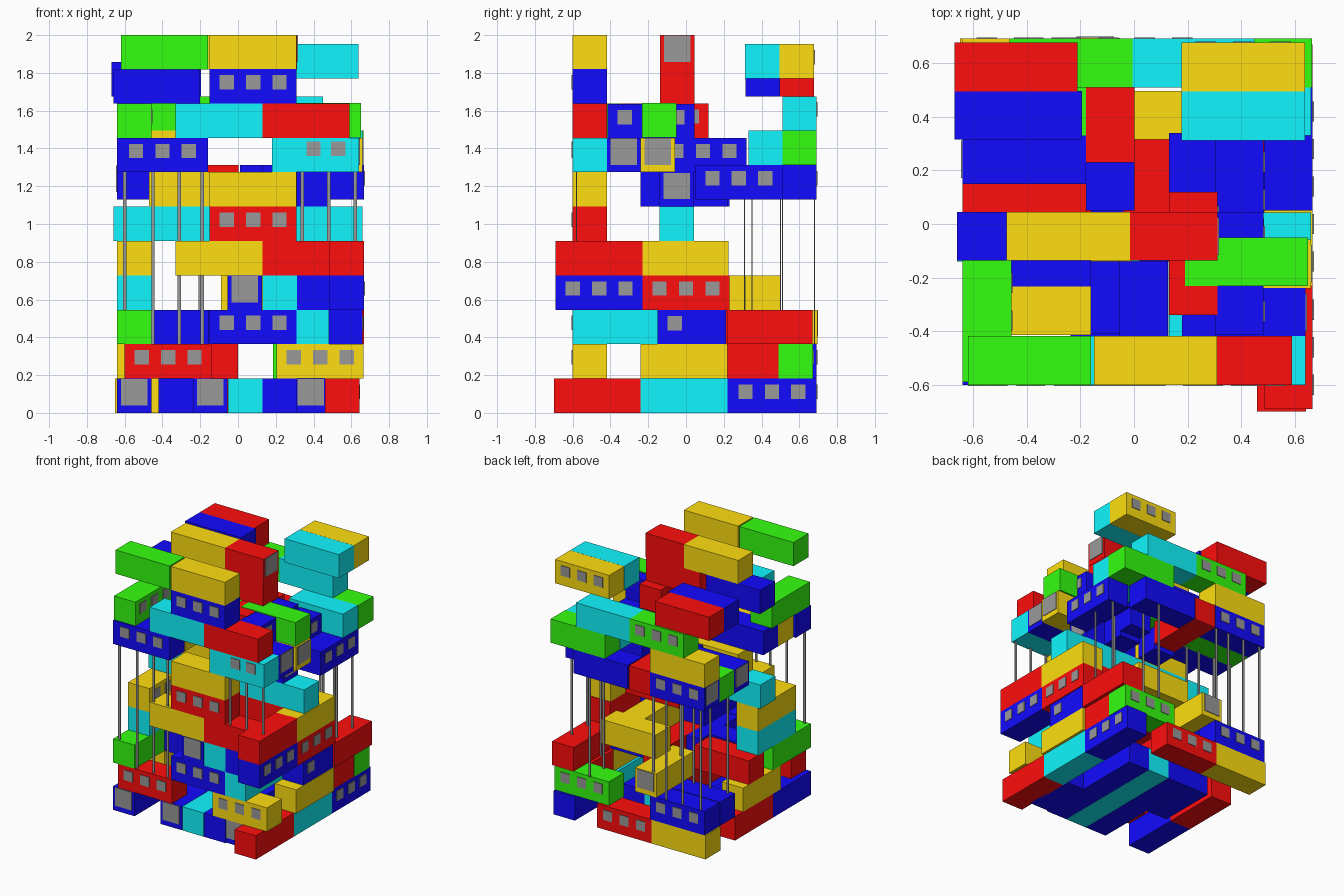
import bpy

if "Cube" in bpy.data.objects:
    bpy.data.objects.remove(bpy.data.objects["Cube"])

L, W, H = 0.46, 0.182, 0.182          # container length, width, height
COL = {"red": (1, 0.004, 0.004, 1), "blue": (0.006, 0.003, 1, 1), "green": (0.034, 1, 0.005, 1),
       "yellow": (1, 0.74, 0.005, 1), "cyan": (0.005, 0.93, 1, 1), "grey": (0.32, 0.32, 0.32, 1)}
MATS = {}
for name, rgba in COL.items():
    MATS[name] = bpy.data.materials.new(name + "_paint")
    MATS[name].diffuse_color = rgba


def box(name, lo, hi, colour="grey"):
    corners = [(x, y, z) for x in (lo[0], hi[0]) for y in (lo[1], hi[1]) for z in (lo[2], hi[2])]
    faces = [(0, 1, 3, 2), (4, 6, 7, 5), (0, 4, 5, 1), (2, 3, 7, 6), (0, 2, 6, 4), (1, 5, 7, 3)]
    me = bpy.data.meshes.new(name)
    me.from_pydata(corners, [], faces)
    ob = bpy.data.objects.new(name, me)
    bpy.context.collection.objects.link(ob)
    me.materials.append(MATS[colour])


def panel(axis, at, u, z, r):
    """Thin window plate facing along an axis."""
    t = 0.005
    if axis == 0:
        box("window", (at - t, u - r, z - r), (at + t, u + r, z + r))
    else:
        box("window", (u - r, at - t, z - r), (u + r, at + t, z + r))


def crate(c, x, y, z, dx, dy, win=""):
    """win: f/b/l/r = side with windows (row on long sides, one on ends)."""
    box(c + "_container", (x, y, z), (x + dx, y + dy, z + H), c)
    mz = z + H * 0.62
    for s in win:
        axis = 0 if s in "lr" else 1
        at = {"l": x, "r": x + dx, "f": y, "b": y + dy}[s]
        start, size = (y, dy) if axis == 0 else (x, dx)
        if size > 0.3:
            for k in (-1, 0, 1):
                panel(axis, at, start + size / 2 + k * 0.14, mz, 0.038)
        else:
            panel(axis, at, start + size / 2, z + H * 0.6, 0.07)


def X(z, c, x, y, win="", l=L):
    crate(c, x, y, z, l, W, win)


def Y(z, c, x, y, win="", l=L):
    crate(c, x, y, z, W, l, win)


F = -0.6                               # front row
B = 0.51                               # back row

# level 0: base
z = 0
Y(z, "blue", -0.64, F, "f"); Y(z, "red", -0.64, -0.14)
Y(z, "blue", -0.237, F, "f"); Y(z, "cyan", -0.053, F)
Y(z, "blue", 0.13, F); Y(z, "blue", 0.295, F + 0.01, "f", 0.4)
Y(z, "red", 0.46, -0.70); Y(z, "cyan", 0.46, -0.24); Y(z, "blue", 0.46, 0.22, "r", 0.47)
for x, c in ((-0.42, "blue"), (-0.237, "blue"), (-0.053, "cyan"), (0.13, "blue")):
    Y(z, c, x, -0.14)
X(z, "yellow", -0.65, B); X(z, "red", -0.19, B, "b")

# level 1
z = H
X(z, "red", -0.60, F, "f"); X(z, "yellow", 0.205, F, "f")
Y(z, "yellow", -0.64, -0.24); Y(z, "red", -0.182, -0.24); Y(z, "yellow", 0.48, -0.24)
Y(z, "red", 0.46, 0.22, "", 0.27); X(z, "green", 0.185, 0.49, "b")
X(z, "blue", -0.64, B, "b"); X(z, "blue", -0.64, 0.32)

# level 2
z = 2 * H
Y(z, "green", -0.64, F); X(z, "red", -0.64, -0.03); X(z, "blue", -0.15, F, "f")
X(z, "blue", -0.46, -0.235)
Y(z, "cyan", 0.30, F); X(z, "blue", 0.20, -0.15, "", L); panel(0, 0.66, -0.06, z + 0.11, 0.038)
X(z, "blue", 0.20, 0.03); Y(z, "red", 0.485, 0.22, "", 0.45)
Y(z, "yellow", -0.235, 0.235, "b"); Y(z, "red", -0.04, -0.14); Y(z, "blue", -0.16, F + 0.19)

# level 3
z = 3 * H
Y(z, "cyan", -0.64, -0.42, "r"); Y(z, "blue", -0.055, F, "f"); Y(z, "cyan", 0.13, F)
Y(z, "blue", 0.305, F); Y(z, "blue", 0.485, -0.69, "r"); Y(z, "red", 0.485, -0.23, "r")
X(z, "yellow", -0.09, 0.315); Y(z, "yellow", 0.13, -0.145)

# level 4
z = 4 * H
Y(z, "yellow", -0.64, -0.42, "r"); X(z, "yellow", -0.33, F); X(z, "red", 0.13, F, "", 0.355)
Y(z, "red", 0.485, -0.69); Y(z, "yellow", 0.485, -0.235); X(z, "red", 0.03, -0.14)

# level 5
z = 5 * H
X(z, "red", -0.15, F, "f"); X(z, "cyan", -0.66, -0.14); X(z, "cyan", 0.20, -0.14)
X(z, "cyan", -0.20, -0.14, "", 0.40)

# level 6
z = 6 * H
X(z, "yellow", -0.15, F); X(z, "yellow", -0.47, -0.14); X(z, "blue", 0.02, -0.14, "r")
Y(z, "blue", 0.13, -0.24); Y(z, "blue", -0.18, 0.05, "", 0.18)

# level 7
z = 7 * H
X(z, "blue", -0.64, F, "f", 0.48); X(z, "cyan", 0.18, F)
for wx in (0.40, 0.53):
    panel(1, F, wx, z + 0.125, 0.038)
X(z, "yellow", -0.62, -0.415); X(z, "blue", -0.62, -0.235)
X(z, "blue", 0.18, -0.42, "r"); X(z, "yellow", 0.20, -0.24, "r"); Y(z, "blue", 0.302, -0.14, "r")

# level 8
z = 8 * H
Y(z, "green", -0.64, -0.59, "r"); X(z, "cyan", -0.33, F); X(z, "red", 0.13, F)
Y(z, "red", 0.13, -0.34, "r"); Y(z - 0.003, "blue", 0.302, -0.415, "r")
X(z + 0.003, "green", 0.19, -0.232)

# levels 9 and 10
z = 9 * H
X(z, "blue", -0.15, F, "f"); X(z, "blue", -0.66, -0.137); X(z, "red", -0.15, -0.137)
z = 10 * H - 0.002
X(z, "green", -0.62, F); X(z, "yellow", -0.15, F)
X(z, "yellow", -0.475, -0.137); X(z, "red", -0.015, -0.137, "r", 0.327)

# raised rear cluster on stilts
z = 1.13
X(z, "blue", -0.64, B, "bl"); X(z, "green", -0.64, 0.33); X(z, "blue", -0.64, 0.15, "l")
Y(z, "red", -0.18, 0.23); Y(z, "blue", 0.485, 0.05, "r"); X(z, "blue", 0.01, B)
Y(z, "blue", 0.13, 0.05, "", 0.29)
z += H
X(z, "yellow", -0.64, B); X(z, "green", 0.205, B); X(z, "cyan", 0.20, 0.33)
z += H
X(z, "green", -0.465, B, "b"); X(z, "cyan", -0.01, B)
z += H
X(z, "red", -0.67, 0.495); X(z, "blue", -0.67, 0.315, "", 0.475)
z = 1.77
X(z, "cyan", 0.178, 0.312); X(z, "yellow", 0.178, 0.495, "b")


# stilts
def stilt(x, y, z0, z1):
    box("stilt", (x - 0.009, y - 0.003, z0), (x + 0.009, y + 0.003, z1))


for x in (-0.60, -0.45, -0.31, -0.19):
    stilt(x, -0.58, 2 * H, 7 * H)
for x in (-0.60, -0.45, -0.31, -0.20):
    for y in (0.35, 0.68):
        stilt(x, y, 2 * H, 1.13)
for x, y in ((0.34, 0.51), (0.34, 0.68), (0.48, 0.35), (0.62, 0.31), (0.62, 0.50)):
    stilt(x, y, 2 * H, 1.13)
for x in (0.34, 0.48, 0.62):
    stilt(x, -0.58, 5 * H, 7 * H)

for m in bpy.data.materials:
    if m.users and not m.is_grease_pencil:
        m.use_nodes = True
        m.node_tree.nodes["Principled BSDF"].inputs["Base Color"].default_value = m.diffuse_color
